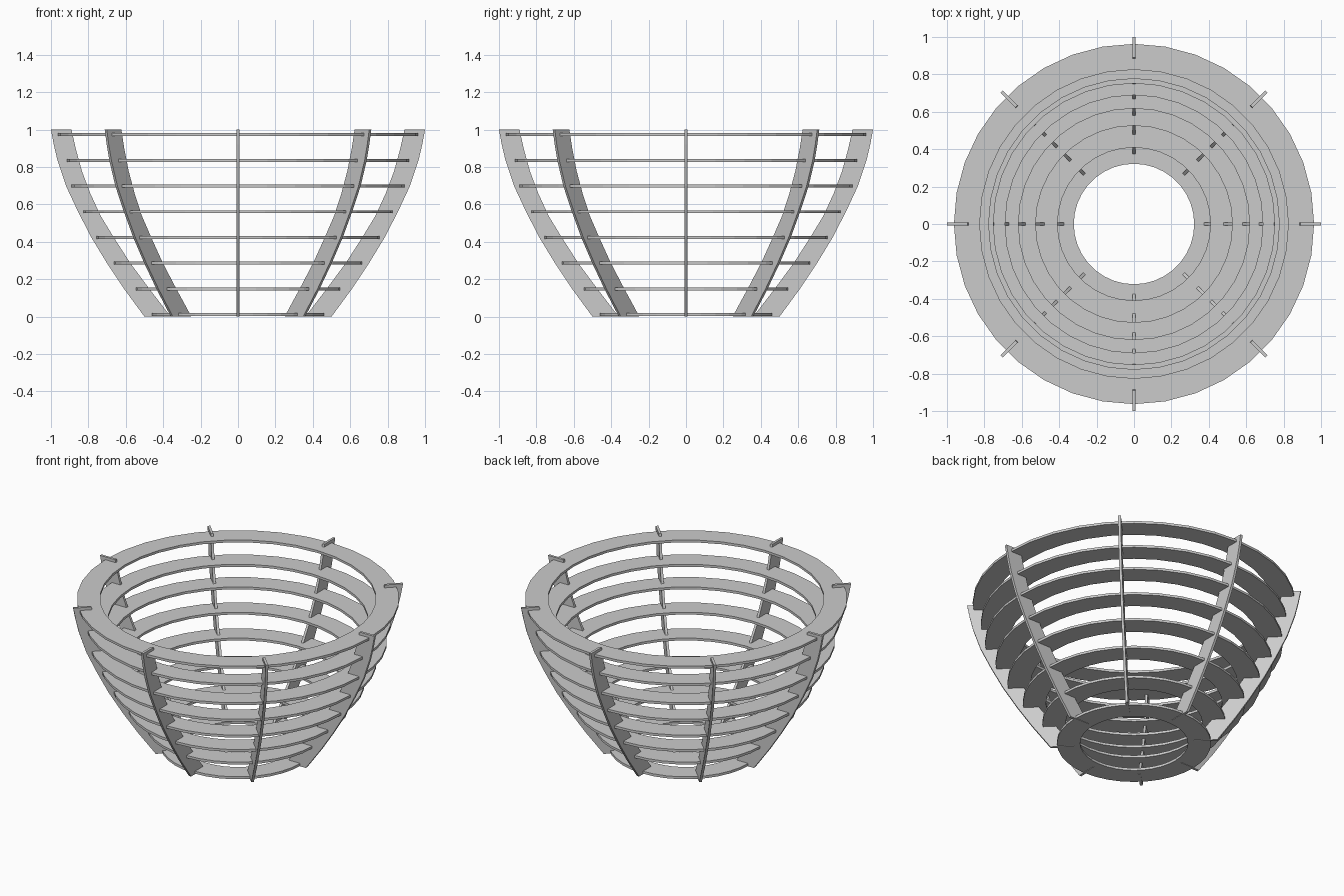
import bpy, bmesh
from math import cos, sin, pi

if "Cube" in bpy.data.objects:
    bpy.data.objects.remove(bpy.data.objects["Cube"])

RIBS, RINGS, SIDES = 8, 8, 36
RIB_T, RING_T = 0.016, 0.016

# Rib side profile: (radius, height)
OUTER = [(.5, 0), (.61, .15), (.70, .285), (.785, .425), (.857, .565),
         (.92, .70), (.965, .835), (.985, .92), (1, 1)]
INNER = [(.89, 1), (.868, .9), (.835, .78), (.79, .66), (.735, .54),
         (.665, .425), (.575, .285), (.475, .15), (.36, 0)]

# Horizontal rings: outer radius, bottom to top
RING_R = [.46, .547, .664, .756, .827, .89, .915, .963]
RING_W = .138


def make_object(name, bm):
    bmesh.ops.recalc_face_normals(bm, faces=bm.faces)
    mesh = bpy.data.meshes.new(name)
    bm.to_mesh(mesh)
    bm.free()
    obj = bpy.data.objects.new(name, mesh)
    bpy.context.collection.objects.link(obj)
    return obj


def rib(index):
    # Curved flat plate extruded through its thickness
    bm = bmesh.new()
    profile = OUTER + INNER
    a = [bm.verts.new((r, -RIB_T / 2, z)) for r, z in profile]
    b = [bm.verts.new((r, RIB_T / 2, z)) for r, z in profile]
    n, k = len(profile), len(OUTER)
    for i in range(n):
        j = (i + 1) % n
        bm.faces.new((a[i], a[j], b[j], b[i]))
    for side in (a, b):
        for i in range(k - 1):
            bm.faces.new((side[i], side[i + 1], side[n - 2 - i], side[n - 1 - i]))
    obj = make_object(f"rib_{index + 1}", bm)
    obj.rotation_euler.z = index * 2 * pi / RIBS


def ring(index, outer):
    # Flat washer with a rectangular section
    bm = bmesh.new()
    z = .011 + .1375 * index
    inner, h = outer - RING_W, RING_T / 2
    section = [(inner, z - h), (outer, z - h), (outer, z + h), (inner, z + h)]
    loops = []
    for s in range(SIDES):
        t = 2 * pi * s / SIDES
        loops.append([bm.verts.new((r * cos(t), r * sin(t), zz)) for r, zz in section])
    for s in range(SIDES):
        p, q = loops[s], loops[(s + 1) % SIDES]
        for i in range(4):
            j = (i + 1) % 4
            bm.faces.new((p[i], q[i], q[j], p[j]))
    make_object(f"ring_{index + 1}", bm)


for i in range(RIBS):
    rib(i)
for i, radius in enumerate(RING_R):
    ring(i, radius)
